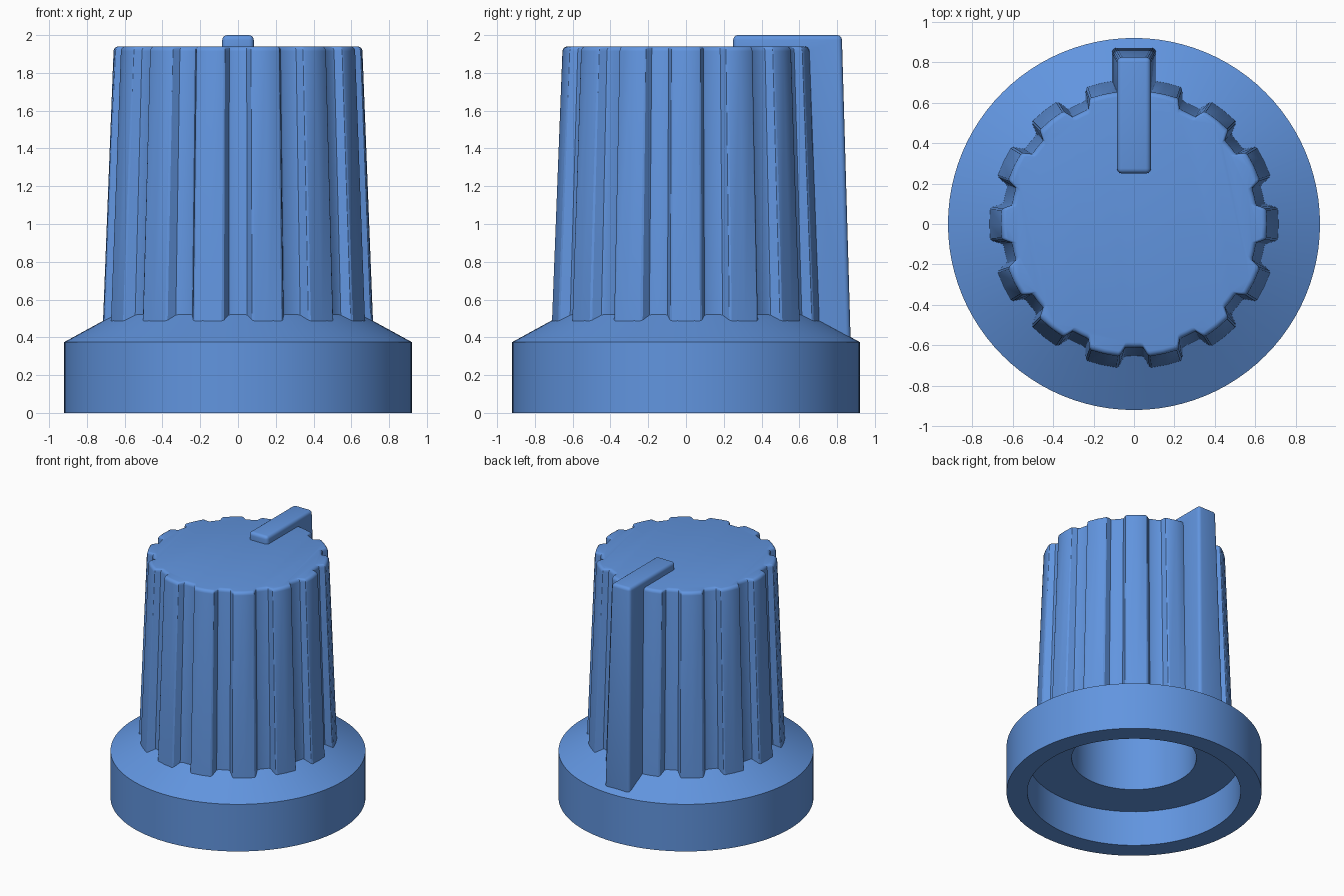
import bpy
import bmesh
from math import sin, cos, pi, radians

cube = bpy.data.objects.get("Cube")
if cube:
    bpy.data.objects.remove(cube, do_unlink=True)

blue = bpy.data.materials.new("knob_blue")
blue.use_nodes = True
colour = (0.12, 0.30, 0.74, 1)
blue.diffuse_color = colour
blue.node_tree.nodes["Principled BSDF"].inputs["Base Color"].default_value = colour

RIBS = 14
BODY_BOTTOM, BODY_TOP = 0.45, 1.94


def finish(name, bm, bevel=0):
    bmesh.ops.recalc_face_normals(bm, faces=bm.faces)
    mesh = bpy.data.meshes.new(name)
    bm.to_mesh(mesh)
    bm.free()
    obj = bpy.data.objects.new(name, mesh)
    bpy.context.collection.objects.link(obj)
    mesh.materials.append(blue)
    bpy.ops.object.select_all(action='DESELECT')
    obj.select_set(True)
    bpy.context.view_layer.objects.active = obj
    if bevel:
        mod = obj.modifiers.new("rounded_edges", 'BEVEL')
        mod.width = bevel
        mod.segments = 4
        bpy.ops.object.modifier_apply(modifier=mod.name)
    bpy.ops.object.shade_smooth_by_angle(angle=radians(32))
    return obj


def loft(bm, rings):
    """Join equal-length rings of points with quads."""
    loops = [[bm.verts.new(p) for p in ring] for ring in rings]
    for a, b in zip(loops, loops[1:]):
        for i in range(len(a)):
            j = (i + 1) % len(a)
            bm.faces.new((a[i], a[j], b[j], b[i]))
    return loops


def circle(r, z, n=96):
    return [(r * cos(2 * pi * i / n), r * sin(2 * pi * i / n), z) for i in range(n)]


# Base skirt, with the recess and shaft bore underneath
profile = [(0.45, 1.7), (0.45, 0.28), (0.77, 0.28), (0.77, 0),
           (0.92, 0), (0.92, 0.375), (0.6, 0.55)]
bm = bmesh.new()
loops = loft(bm, [circle(r, z) for r, z in profile])
bm.faces.new(loops[0])
finish("base_skirt", bm)

# Tapered grip with ribs: (angle in degrees from rib centre, height of rib)
rib_section = [(-8.6, 0.1), (-6.8, 0.88), (-5.9, 1), (0, 1),
               (5.9, 1), (6.8, 0.88), (8.6, 0.1), (9.8, 0), (180 / RIBS, 0),
               (360 / RIBS - 9.8, 0)]


def ribbed_ring(z, inset=0):
    t = (z - BODY_BOTTOM) / (BODY_TOP - BODY_BOTTOM)
    outer = 0.716 - 0.058 * t - inset
    inner = 0.655 - 0.045 * t - inset
    points = []
    for k in range(RIBS):
        for degrees, height in rib_section:
            a = radians(degrees + 360 * k / RIBS)
            r = inner + (outer - inner) * height
            points.append((r * cos(a), r * sin(a), z))
    return points


bm = bmesh.new()
rounding = 0.025
rings = [ribbed_ring(BODY_BOTTOM)]
for step in range(5):
    a = step / 4 * pi / 2
    rings.append(ribbed_ring(BODY_TOP - rounding * (1 - sin(a)), rounding * (1 - cos(a))))
loops = loft(bm, rings)
bm.faces.new(loops[-1])
finish("ribbed_grip", bm)

# Pointer: a side profile (y, z) widened towards the bottom
side = [(0.25, 1.88), (0.25, 2), (0.825, 2), (0.872, 0.37), (0.6, 0.37), (0.6, 1.88)]
bm = bmesh.new()
rings = []
for s in (-1, 1):
    rings.append([(s * (0.083 + 0.027 * (2 - z) / 1.6), y, z) for y, z in side])
loops = loft(bm, rings)
for loop in loops:
    bm.faces.new(loop)
finish("pointer", bm, bevel=0.025)
